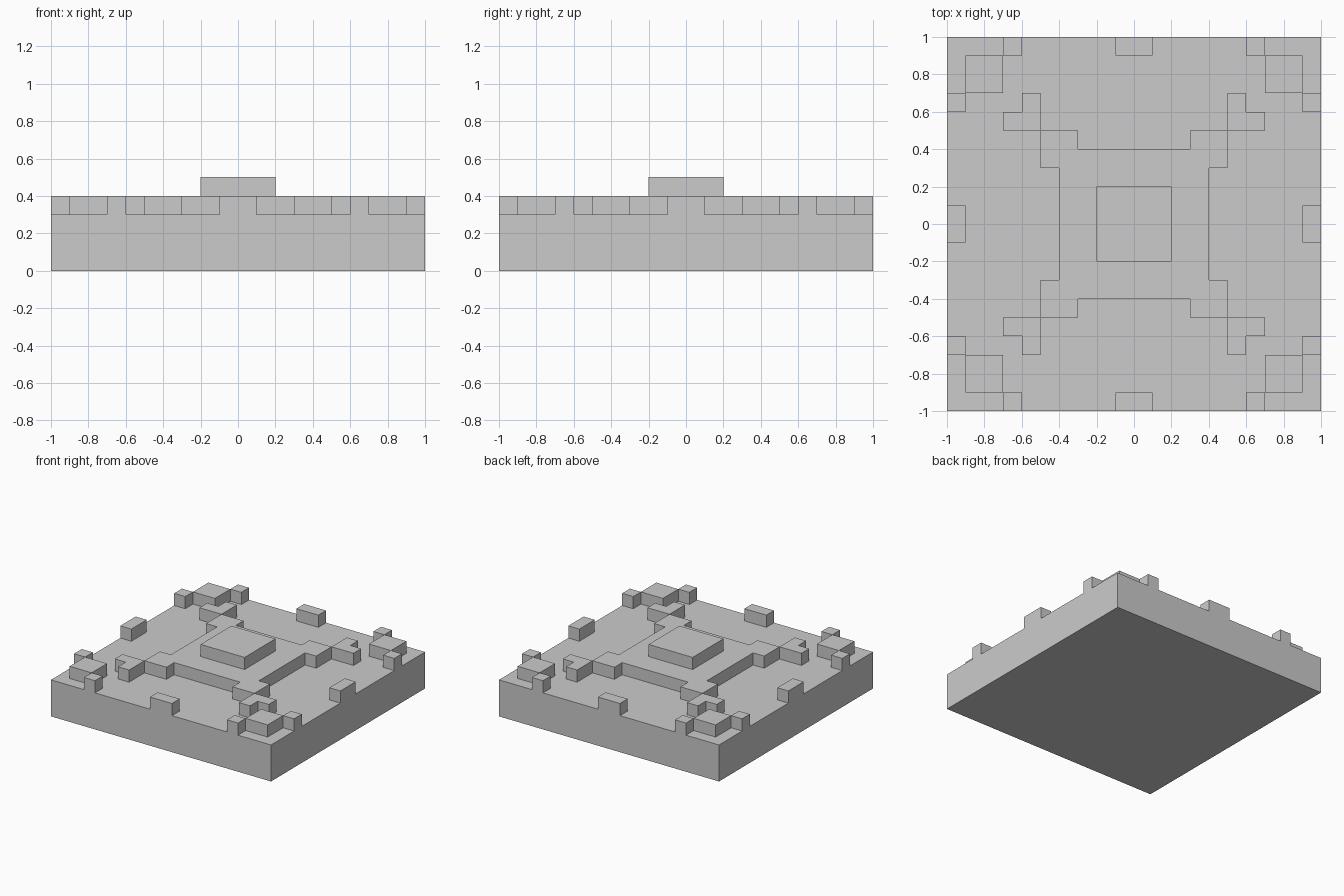
import bpy, bmesh

if "Cube" in bpy.data.objects:
    bpy.data.objects.remove(bpy.data.objects["Cube"])

BASE, DECK, TOP = 0.3, 0.4, 0.5


def prism(name, outline, z0, z1):
    """Extrude a flat outline from z0 up to z1."""
    bm = bmesh.new()
    face = bm.faces.new([bm.verts.new((x, y, z0)) for x, y in outline])
    ext = bmesh.ops.extrude_face_region(bm, geom=[face])
    for v in ext["geom"]:
        if isinstance(v, bmesh.types.BMVert):
            v.co.z = z1
    bmesh.ops.recalc_face_normals(bm, faces=bm.faces[:])
    mesh = bpy.data.meshes.new(name)
    bm.to_mesh(mesh)
    bm.free()
    obj = bpy.data.objects.new(name, mesh)
    bpy.context.collection.objects.link(obj)
    return obj


def rect(x0, x1, y0, y1):
    return [(x0, y0), (x1, y0), (x1, y1), (x0, y1)]


def turn(points, sx, sy):
    return [(x * sx, y * sy) for x, y in points]


# Square slab and the raised centre block
prism("base_slab", rect(-1, 1, -1, 1), 0, BASE)
prism("centre_block", rect(-0.2, 0.2, -0.2, 0.2), DECK, TOP)

# Central deck with a stepped square lobe at each corner
corner = [(0.4, 0.3), (0.5, 0.3), (0.5, 0.5), (0.3, 0.5), (0.3, 0.4)]
deck = (corner + turn(corner, -1, 1)[::-1]
        + turn(corner, -1, -1) + turn(corner, 1, -1)[::-1])
prism("central_deck", deck, BASE, DECK)

# Pieces repeated in all four corners
elbow = [(0.5, 0.5), (0.7, 0.5), (0.7, 0.6), (0.6, 0.6), (0.6, 0.7), (0.5, 0.7)]
parts = {
    "elbow": elbow,
    "corner_block": rect(0.7, 0.9, 0.7, 0.9),
    "corner_stud_a": rect(0.6, 0.7, 0.9, 1.0),
    "corner_stud_b": rect(0.9, 1.0, 0.6, 0.7),
}
for sx, side in ((-1, "left"), (1, "right")):
    for sy, end in ((-1, "front"), (1, "back")):
        for name, outline in parts.items():
            prism(f"{name}_{end}_{side}", turn(outline, sx, sy), BASE, DECK)

# Small block at the middle of every edge
for s, end, side in ((-1, "front", "left"), (1, "back", "right")):
    prism(f"edge_block_{end}", turn(rect(-0.1, 0.1, 0.9, 1.0), 1, s), BASE, DECK)
    prism(f"edge_block_{side}", turn(rect(0.9, 1.0, -0.1, 0.1), s, 1), BASE, DECK)
